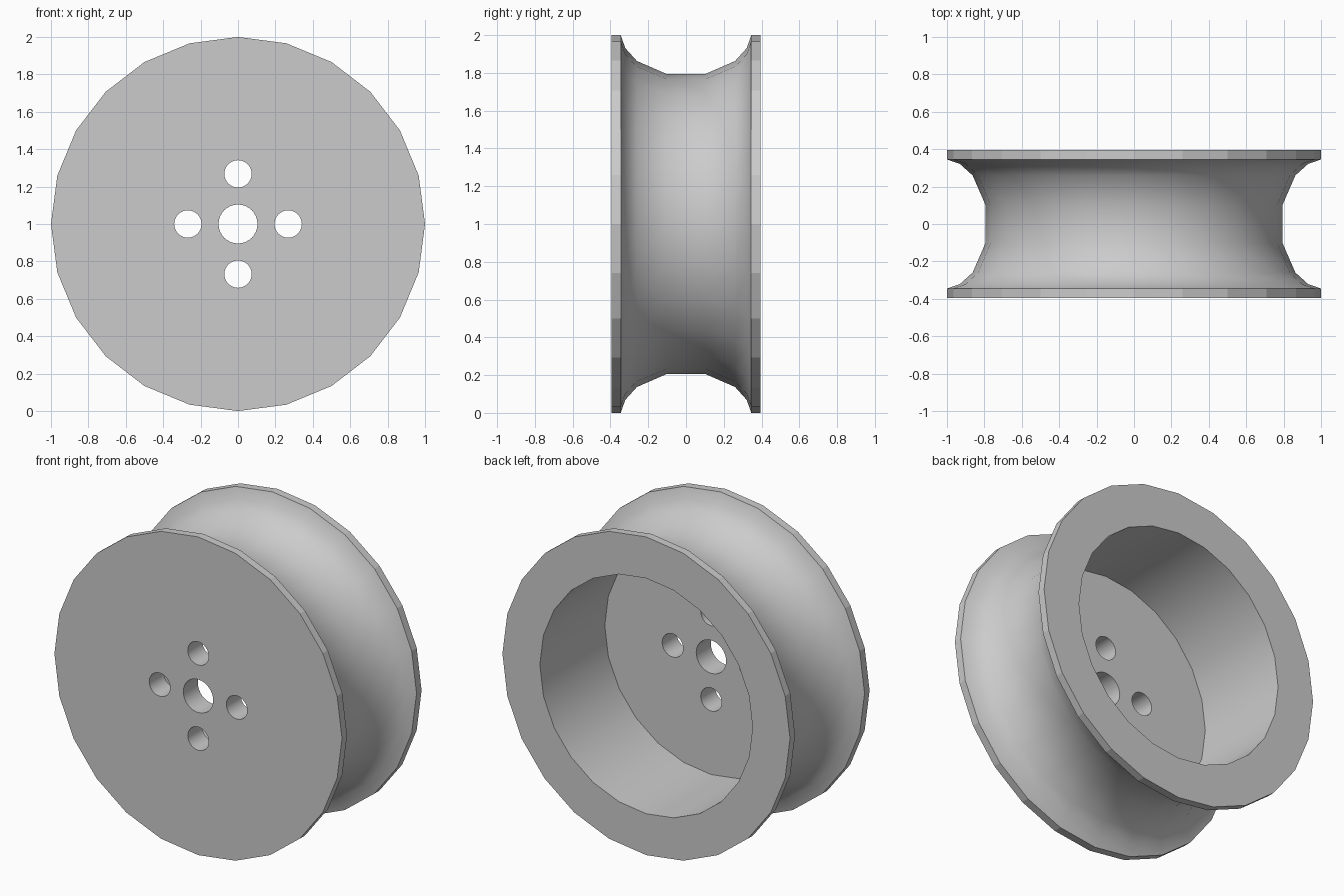
import bpy, bmesh, math
from mathutils import Matrix

cube = bpy.data.objects.get("Cube")
if cube:
    bpy.data.objects.remove(cube)

SIDES = 24
HALF = 0.395        # half width of the wheel
FLOOR = -0.25       # inner face of the front web
BORE = 0.74         # radius of the hollow in the back

grey = bpy.data.materials.new("light_grey")
grey.use_nodes = True
colour = (0.6, 0.6, 0.6, 1)
grey.diffuse_color = colour
grey.node_tree.nodes["Principled BSDF"].inputs["Base Color"].default_value = colour


def add_object(name, bm):
    bmesh.ops.recalc_face_normals(bm, faces=bm.faces)
    mesh = bpy.data.meshes.new(name)
    bm.to_mesh(mesh)
    bm.free()
    mesh.materials.append(grey)
    obj = bpy.data.objects.new(name, mesh)
    bpy.context.collection.objects.link(obj)
    return obj


# Wheel: (radius, y) profile with a mirrored groove, turned around the y axis
groove = [(1, -0.345), (0.932, -0.322), (0.863, -0.26), (0.795, -0.104)]
groove += [(r, -y) for r, y in reversed(groove)]
profile = [(1, -HALF)] + groove + [(1, HALF), (BORE, HALF), (BORE, FLOOR)]

bm = bmesh.new()
rings = []
for r, y in profile:
    angles = [math.tau * i / SIDES for i in range(SIDES)]
    rings.append([bm.verts.new((r * math.cos(a), y, 1 + r * math.sin(a))) for a in angles])
for low, high in zip(rings, rings[1:]):
    for i in range(SIDES):
        j = (i + 1) % SIDES
        bm.faces.new((low[i], low[j], high[j], high[i]))
bm.faces.new(rings[0])
bm.faces.new(rings[-1])
wheel = add_object("grooved_wheel", bm)

# Axle hole and four bolt holes through the front web
bm = bmesh.new()
holes = [(0, 0, 0.104)]
holes += [(0.268 * math.cos(k * math.pi / 2), 0.268 * math.sin(k * math.pi / 2), 0.073) for k in range(4)]
for x, z, r in holes:
    place = Matrix.Translation((x, -0.32, 1 + z)) @ Matrix.Rotation(math.pi / 2, 4, "X")
    bmesh.ops.create_cone(bm, cap_ends=True, segments=32, radius1=r, radius2=r, depth=0.3, matrix=place)
cutter = add_object("hole_cutter", bm)
cutter.hide_render = True

cut = wheel.modifiers.new("holes", "BOOLEAN")
cut.operation = "DIFFERENCE"
cut.solver = "EXACT"
cut.object = cutter
bpy.context.view_layer.objects.active = wheel
wheel.select_set(True)
bpy.ops.object.modifier_apply(modifier=cut.name)
bpy.data.objects.remove(cutter)

# Smooth groove and bores, faceted rims
bpy.ops.object.shade_smooth_by_angle(angle=math.radians(35))
for face in wheel.data.polygons:
    c = face.center
    if abs(c.y) > 0.35 and math.hypot(c.x, c.z - 1) > 0.95 and abs(face.normal.y) < 0.5:
        face.use_smooth = False
